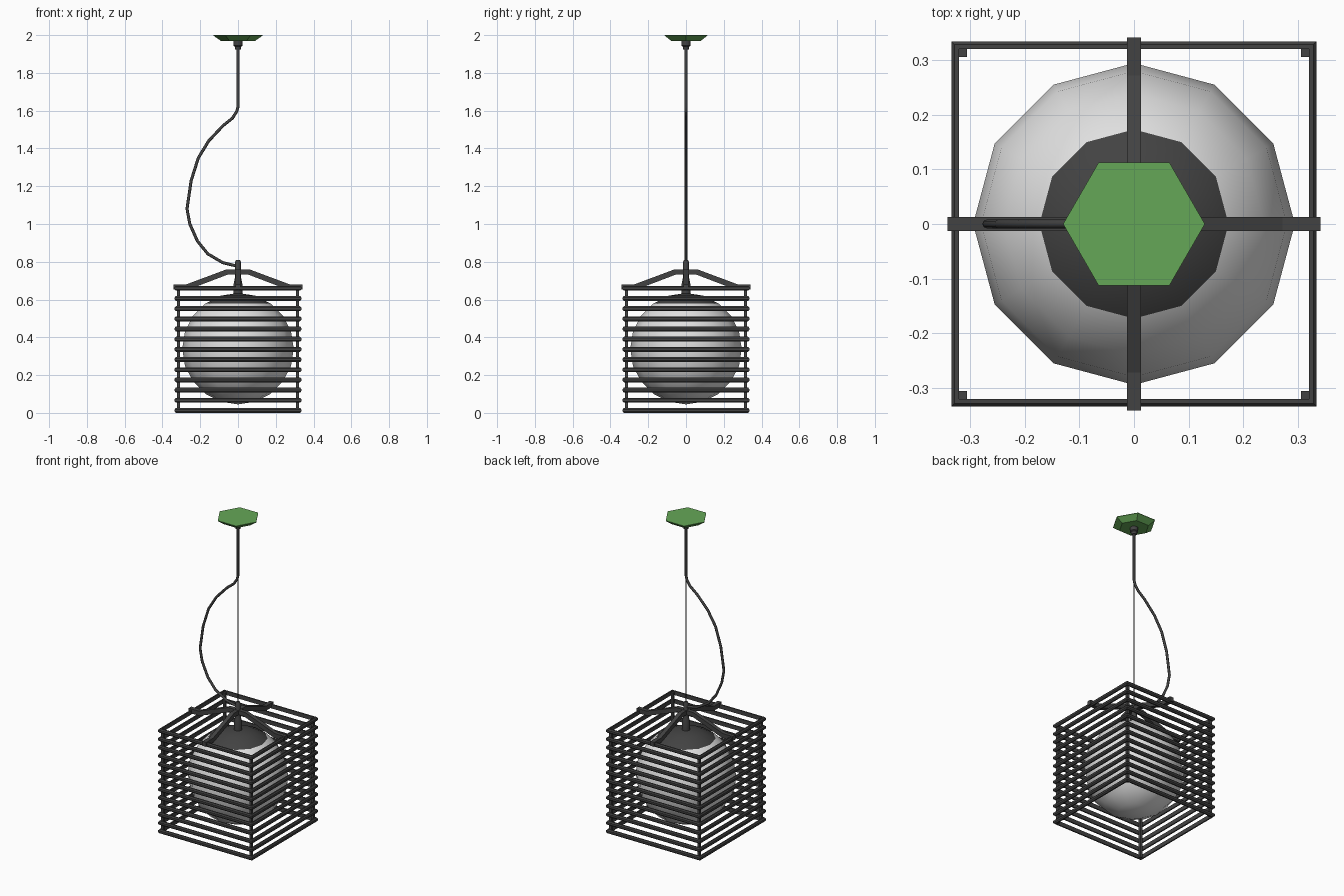
import bpy, bmesh, math
from mathutils import Vector

cube = bpy.data.objects.get("Cube")
if cube:
    bpy.data.objects.remove(cube, do_unlink=True)


def material(name, rgb):
    m = bpy.data.materials.new(name)
    m.use_nodes = True
    m.diffuse_color = (*rgb, 1)
    m.node_tree.nodes["Principled BSDF"].inputs["Base Color"].default_value = (*rgb, 1)
    return m


DARK = material("charcoal metal", (0.055, 0.055, 0.055))
GLASS = material("white glass", (0.75, 0.75, 0.75))
GREEN = material("green canopy paint", (0.13, 0.39, 0.095))


def finish(name, bm, *mats, smooth=None):
    bmesh.ops.recalc_face_normals(bm, faces=bm.faces)
    me = bpy.data.meshes.new(name)
    bm.to_mesh(me)
    bm.free()
    for m in mats:
        me.materials.append(m)
    ob = bpy.data.objects.new(name, me)
    bpy.context.collection.objects.link(ob)
    if smooth:
        bpy.ops.object.select_all(action="DESELECT")
        ob.select_set(True)
        bpy.context.view_layer.objects.active = ob
        bpy.ops.object.shade_smooth_by_angle(angle=math.radians(smooth))
    return ob


def skin(bm, rings, closed=False):
    """Join equal vertex rings with quads, capping the ends of an open run."""
    n = len(rings[0])
    pairs = list(zip(rings, rings[1:]))
    if closed:
        pairs.append((rings[-1], rings[0]))
    else:
        bm.faces.new(rings[0])
        bm.faces.new(rings[-1])
    for a, b in pairs:
        for i in range(n):
            j = (i + 1) % n
            bm.faces.new((a[i], a[j], b[j], b[i]))


def lathe(name, profile, sides, mat, smooth=40):
    bm = bmesh.new()
    rings = [[bm.verts.new((r * math.cos(math.tau * i / sides),
                            r * math.sin(math.tau * i / sides), z))
              for i in range(sides)] for r, z in profile]
    skin(bm, rings)
    return finish(name, bm, mat, smooth=smooth)


def tube(name, path, radius, sides):
    """Round cord following a path in the XZ plane."""
    bm = bmesh.new()
    pts = [Vector((x, 0, z)) for x, z in path]
    rings = []
    for i, p in enumerate(pts):
        t = (pts[min(i + 1, len(pts) - 1)] - pts[max(i - 1, 0)]).normalized()
        side = Vector((0, 1, 0))
        up = t.cross(side)
        rings.append([bm.verts.new(p + radius * (math.cos(a) * side + math.sin(a) * up))
                      for a in (math.tau * k / sides for k in range(sides))])
    skin(bm, rings)
    return finish(name, bm, DARK, smooth=60)


# Ceiling canopy and its collar
lathe("ceiling_canopy", [(0.09, 1.969), (0.13, 1.997), (0.13, 2.0)], 6, GREEN, smooth=25)
lathe("canopy_collar", [(0.015, 1.925), (0.018, 1.94), (0.025, 1.945), (0.025, 1.972)], 12, DARK)

# Slack cord and the fine suspension wire
tube("power_cord", [(0, 1.94), (0, 1.62), (-0.007, 1.595), (-0.03, 1.56), (-0.08, 1.52),
                    (-0.155, 1.44), (-0.21, 1.35), (-0.248, 1.23), (-0.27, 1.08),
                    (-0.255, 1.0), (-0.215, 0.91), (-0.16, 0.842), (-0.08, 0.795),
                    (0, 0.776)], 0.008, 8)
tube("suspension_wire", [(0, 1.62), (0, 0.8)], 0.0015, 6)

# Lamp holder
lathe("lamp_holder", [(0.024, 0.62), (0.024, 0.68), (0.018, 0.705), (0.015, 0.73),
                      (0.015, 0.80), (0.01, 0.81)], 12, DARK)

# Globe, with the metal cap as its top rings
bm = bmesh.new()
bmesh.ops.create_uvsphere(bm, u_segments=12, v_segments=10, radius=0.295)
bmesh.ops.translate(bm, verts=bm.verts, vec=(0, 0, 0.34))
for f in bm.faces:
    f.material_index = int(f.calc_center_median().z > 0.575)
finish("globe", bm, GLASS, DARK, smooth=60)

# Stacked square slats with a chamfered outer edge
SECTION = [(0.321, -0.013), (0.329, -0.013), (0.335, -0.006),
           (0.335, 0.006), (0.329, 0.013), (0.321, 0.013)]
for k in range(13):
    z0 = 0.013 + 0.0539 * k
    bm = bmesh.new()
    rings = [[bm.verts.new((sx * r, sy * r, z0 + z)) for r, z in SECTION]
             for sx, sy in ((1, 1), (-1, 1), (-1, -1), (1, -1))]
    skin(bm, rings, closed=True)
    finish(f"cage_slat_{k + 1}", bm, DARK)

# Corner posts
for sx, front in ((1, "left"), (-1, "right")):
    for sy, depth in ((1, "back"), (-1, "front")):
        bm = bmesh.new()
        bmesh.ops.create_cube(bm, size=1)
        for v in bm.verts:
            v.co = (v.co.x * 0.016 + sx * 0.314, v.co.y * 0.016 + sy * 0.314,
                    (v.co.z + 0.5) * 0.66 + 0.005)
        finish(f"{depth}_{front}_post", bm, DARK)

# Two crossing bent support arms
HALF = [(0.06, 0.76), (0.272, 0.681), (0.342, 0.681), (0.342, 0.652), (0.265, 0.652), (0.052, 0.733)]
outline = HALF + [(-x, z) for x, z in reversed(HALF)]
for name, turned in (("side_arm", False), ("depth_arm", True)):
    bm = bmesh.new()
    rings = [[bm.verts.new((w, x, z) if turned else (x, w, z)) for x, z in outline]
             for w in (-0.013, 0.013)]
    skin(bm, rings)
    finish(name, bm, DARK)
